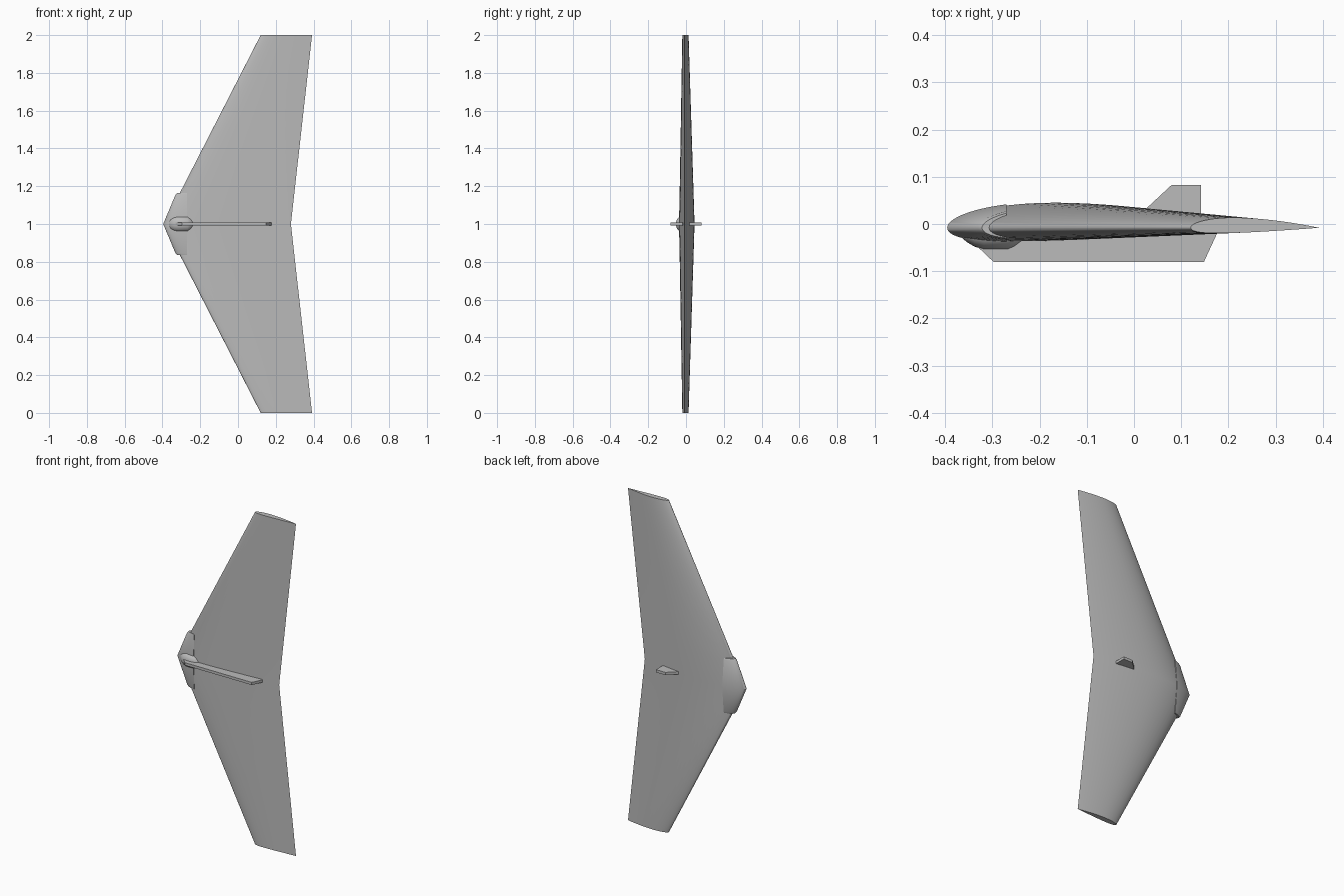
import bpy, bmesh, math

cube = bpy.data.objects.get("Cube")
if cube:
    bpy.data.objects.remove(cube)

grey = bpy.data.materials.new("plain grey")
grey.use_nodes = True
COLOUR = (0.5, 0.5, 0.5, 1)
grey.diffuse_color = COLOUR
grey.node_tree.nodes["Principled BSDF"].inputs["Base Color"].default_value = COLOUR

CHORD_Y = -0.008   # height of the chord line
MID = 1.0          # span centre


def finish(name, bm, smooth=True):
    bmesh.ops.recalc_face_normals(bm, faces=bm.faces[:])
    mesh = bpy.data.meshes.new(name)
    bm.to_mesh(mesh)
    bm.free()
    mesh.materials.append(grey)
    obj = bpy.data.objects.new(name, mesh)
    bpy.context.collection.objects.link(obj)
    if smooth:
        bpy.ops.object.select_all(action='DESELECT')
        obj.select_set(True)
        bpy.context.view_layer.objects.active = obj
        bpy.ops.object.shade_smooth_by_angle(angle=math.radians(35))
    return obj


def loft(name, rings):
    """Skin closed rings of equal length and cap both ends."""
    bm = bmesh.new()
    loops = [[bm.verts.new(p) for p in ring] for ring in rings]
    n = len(loops[0])
    for a, b in zip(loops, loops[1:]):
        for i in range(n):
            j = (i + 1) % n
            bm.faces.new((a[i], a[j], b[j], b[i]))
    bm.faces.new(loops[0])
    bm.faces.new(loops[-1])
    return finish(name, bm)


def airfoil(lead, trail, z, thick, cut=1.0, steps=28):
    """Cambered section; cut is the share of the chord that is kept."""
    chord = trail - lead
    upper, lower = [], []
    for i in range(steps + 1):
        u = cut * (1 - math.cos(math.pi * i / steps / (1 if cut == 1 else 2)))
        u = u / 2 if cut == 1 else u
        half = 5 * thick * (0.2969 * math.sqrt(u) - 0.126 * u - 0.3516 * u**2
                            + 0.2843 * u**3 - 0.1036 * u**4)
        p = 0.4
        camber = 0.02 * ((2*p*u - u*u) / p**2 if u < p
                         else (1 - 2*p + 2*p*u - u*u) / (1 - p)**2)
        x = lead + u * chord
        upper.append((x, CHORD_Y + chord * (camber + half), z))
        lower.append((x, CHORD_Y + chord * (camber - half), z))
    end = lower[1:] if cut < 1 else lower[1:-1]
    return upper[::-1] + end


def plate(name, outline, half):
    """Flat plate in the x-y plane, thick along the span."""
    loft(name, [[(x, y, MID + s * half) for x, y in outline] for s in (-1, 1)])


# Swept wing, tip to tip
loft("wing", [airfoil(0.12, 0.392, 0, 0.12),
              airfoil(-0.392, 0.28, MID, 0.12),
              airfoil(0.12, 0.392, 2, 0.12)])

# Nose cap wrapped over the centre leading edge
CAP_END = -0.27
cap = []
for dz, lead, thick in ((-0.165, -0.322, 0.118), (-0.155, -0.331, 0.125),
                        (0, -0.396, 0.125),
                        (0.155, -0.331, 0.125), (0.165, -0.322, 0.118)):
    trail = 0.285
    cap.append(airfoil(lead, trail, MID + dz, thick,
                       cut=(CAP_END - lead) / (trail - lead), steps=14))
loft("nose_cap", cap)

# Rounded pod under the nose
pod = []
for x, wide, deep in ((-0.371, 0.003, 0.003), (-0.367, 0.016, 0.009),
                      (-0.355, 0.029, 0.02), (-0.338, 0.038, 0.03),
                      (-0.318, 0.043, 0.036), (-0.268, 0.043, 0.036),
                      (-0.254, 0.034, 0.03), (-0.24, 0.024, 0.02),
                      (-0.231, 0.012, 0.012)):
    pod.append([(x, -0.018 + deep * math.sin(a), MID + wide * math.cos(a))
                for a in (math.tau * k / 24 for k in range(24))])
loft("nose_pod", pod)

# Keel below and fin above
plate("keel", [(-0.335, -0.045), (-0.297, -0.081), (0.148, -0.081),
               (0.177, -0.018), (0.1, -0.01), (-0.3, -0.01)], 0.008)
plate("fin", [(0.01, 0.018), (0.08, 0.083), (0.142, 0.083), (0.142, 0.0),
              (0.03, 0.0)], 0.008)
